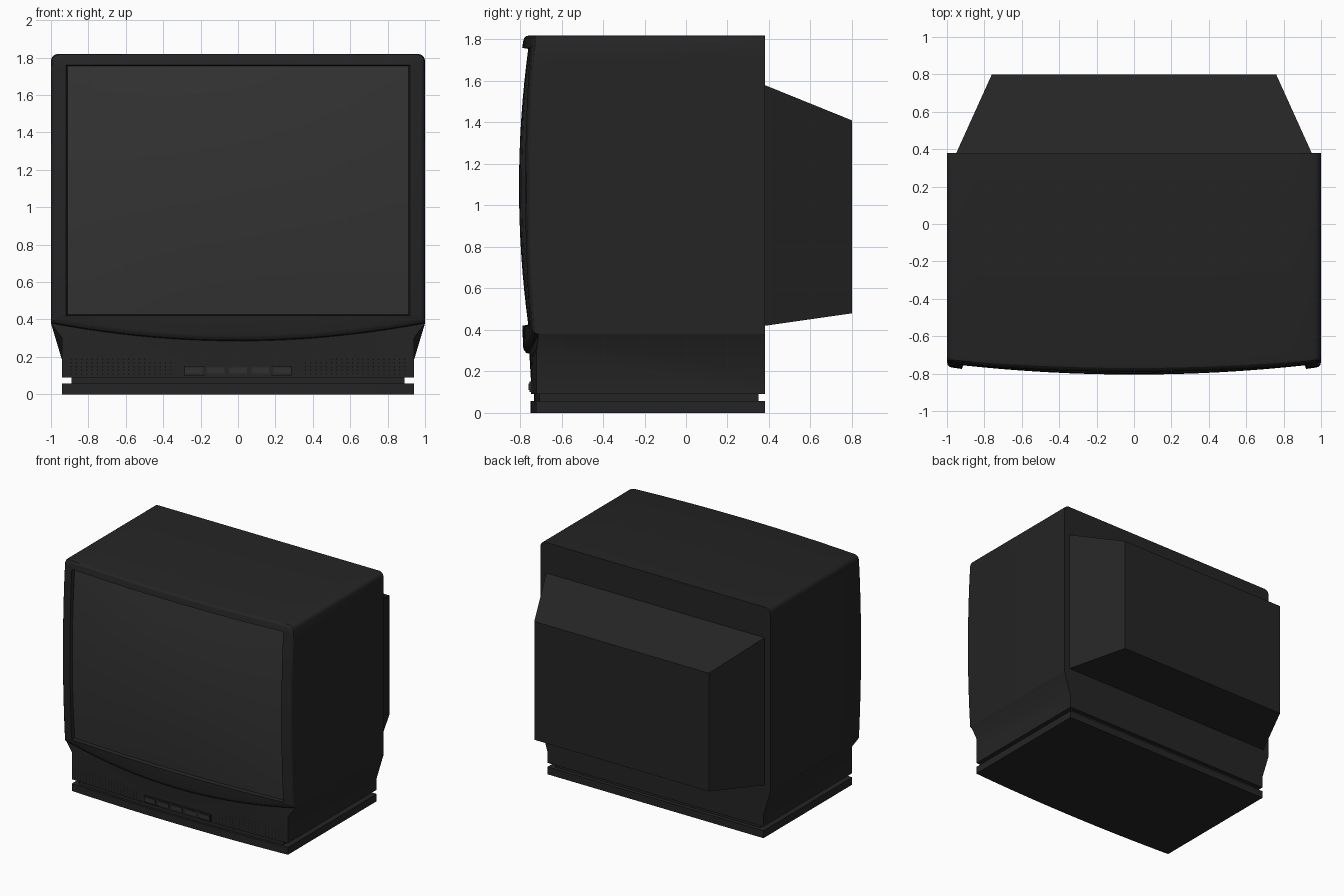
import bpy, bmesh, math

if "Cube" in bpy.data.objects:
    bpy.data.objects.remove(bpy.data.objects["Cube"])


def material(name, v):
    m = bpy.data.materials.new(name)
    m.diffuse_color = (v, v, v, 1)
    m.use_nodes = True
    m.node_tree.nodes["Principled BSDF"].inputs["Base Color"].default_value = m.diffuse_color
    return m


DARK = material("dark_plastic", 0.018)
GLASS = material("screen_glass", 0.033)
BUTTON = material("button_grey", 0.03)


def finish(name, bm, mat, angle=30):
    bmesh.ops.remove_doubles(bm, verts=bm.verts, dist=1e-5)
    bmesh.ops.recalc_face_normals(bm, faces=bm.faces)
    me = bpy.data.meshes.new(name)
    bm.to_mesh(me)
    bm.free()
    me.materials.append(mat)
    me.shade_smooth()
    me.set_sharp_from_angle(angle=math.radians(angle))
    ob = bpy.data.objects.new(name, me)
    bpy.context.collection.objects.link(ob)
    return ob


def loft(name, rings, mat=DARK, cap_start=True, cap_end=True):
    bm = bmesh.new()
    rows = [[bm.verts.new(p) for p in r] for r in rings]
    for a, b in zip(rows, rows[1:]):
        for i in range(len(a)):
            j = (i + 1) % len(a)
            bm.faces.new((a[i], a[j], b[j], b[i]))
    if cap_start:
        bm.faces.new(rows[0])
    if cap_end:
        bm.faces.new(rows[-1])
    return finish(name, bm, mat)


ZM, TOP, BACK, R = 1.09, 1.82, 0.38, 0.03


def bezel_y(x, z):
    t = min(1, abs(z - ZM) / 0.73)
    return -0.74 - 0.045 * (1 - min(1, x * x)) - 0.028 * (1 - t * t)


def screen_y(x, z):
    u, v = 1 - (x / 0.92) ** 2, 1 - ((z - ZM) / 0.67) ** 2
    return -0.725 - 0.035 * u - 0.03 * v - 0.015 * u * v


def chin_z(x):
    return 0.38 - 0.095 * (1 - x * x)


# Normalised rectangle walk shared by every cabinet loop (denser near corners)
TS = [-1, -0.99, -0.975, -0.96] + [i * 0.12 for i in range(-7, 8)] + [0.96, 0.975, 0.99]
WALK = ([(t, -1) for t in TS] + [(1, t) for t in TS]
        + [(-t, 1) for t in TS] + [(-1, -t) for t in TS])


def outer(u, v, chin=True):
    lo = chin_z(u) if chin else 0.38
    x, z, r = u, lo + (TOP - lo) * (v + 1) / 2, 0.04
    dx, dz = abs(x) - (1 - r), z - (TOP - r)
    if dx > 0 and dz > 0:
        k = r / math.hypot(dx, dz)
        x, z = math.copysign(1 - r + dx * k, x), TOP - r + dz * k
    return x, z


# Cabinet shell with rounded bezel and recessed screen opening
rings = [[(x, BACK, z) for x, z in (outer(u, v, False) for u, v in WALK)]]
for deg in (0, 30, 60, 90):
    a = math.radians(deg)
    d, ring = R * (1 - math.cos(a)), []
    for u, v in WALK:
        x, z = outer(u, v)
        ring.append((x * (1 - d), bezel_y(x, z) + R * (1 - math.sin(a)),
                     ZM + (z - ZM) * (1 - d / 0.73)))
    rings.append(ring)
hole = [(0.92 * u, ZM + 0.67 * v) for u, v in WALK]
rings.append([(x, bezel_y(x, z), z) for x, z in hole])
rings.append([(x * 0.99, screen_y(x, z) + 0.005, ZM + (z - ZM) * 0.99) for x, z in hole])
loft("cabinet_shell", rings, cap_end=False)

# Bulging picture tube
bm = bmesh.new()
n = 16
grid = [[bm.verts.new((x, screen_y(x, z), z))
         for x in (0.92 * (2 * i / n - 1) for i in range(n + 1))]
        for z in (ZM + 0.67 * (2 * j / n - 1) for j in range(n + 1))]
for j in range(n):
    for i in range(n):
        bm.faces.new((grid[j][i], grid[j][i + 1], grid[j + 1][i + 1], grid[j + 1][i]))
finish("screen", bm, GLASS)

# Lower cabinet: sloping chin underside, then upright control panel
XS = [i / 10 for i in range(-10, 11)]


def panel_y(x):
    return -0.72 - 0.028 * (1 - (x / 0.94) ** 2)


def panel_top(x):
    return 0.30 - 0.135 * (1 - (x / 0.94) ** 2)


lower = [
    [(x, bezel_y(x, chin_z(x)) + R, chin_z(x)) for x in XS]
    + [(1, BACK, 0.38), (-1, BACK, 0.38)],
    [(0.94 * x, panel_y(0.94 * x), panel_top(0.94 * x)) for x in XS]
    + [(0.94, BACK, 0.18), (-0.94, BACK, 0.18)],
    [(0.94 * x, panel_y(0.94 * x), 0.09) for x in XS]
    + [(0.94, BACK, 0.09), (-0.94, BACK, 0.09)],
]
loft("lower_cabinet", lower, cap_start=False)


# Plinth neck and base plate with bowed fronts
def bowed_slab(name, w, y_corner, y_back, z0, z1):
    plan = [(w * x, y_corner - 0.028 * (1 - x * x)) for x in XS] + [(w, y_back), (-w, y_back)]
    loft(name, [[(x, y, z) for x, y in plan] for z in (z0, z1)])


bowed_slab("plinth_neck", 0.89, -0.705, 0.35, 0.05, 0.095)
bowed_slab("base_plate", 0.94, -0.722, BACK, 0.0, 0.058)

# Tapered tube housing on the back
loft("rear_housing", [[(-w, y, lo), (w, y, lo), (w, y, hi), (-w, y, hi)]
                      for w, y, lo, hi in ((0.95, BACK, 0.42, 1.58), (0.76, 0.80, 0.48, 1.41))])


# Front buttons
def box(name, x, z, w, h, y0, y1, mat):
    loft(name, [[(x - w, y, z - h), (x + w, y, z - h), (x + w, y, z + h), (x - w, y, z + h)]
                for y in (y0, y1)], mat)


box("button_strip", 0, 0.126, 0.29, 0.026, -0.755, -0.73, DARK)
for i in range(-2, 3):
    box("button", i * 0.118, 0.126, 0.047, 0.016, -0.76, -0.74, BUTTON)

# Speaker perforations, right side mirrored to the left
bm = bmesh.new()
for i in range(20):
    x = 0.36 + 0.028 * i
    for j in range(5):
        z = 0.108 + 0.02 * j
        if z < panel_top(x) - 0.015:
            ring = [bm.verts.new((x + 0.004 * math.cos(k * math.pi / 3), panel_y(x) - 0.0015,
                                  z + 0.004 * math.sin(k * math.pi / 3))) for k in range(6)]
            bm.faces.new(ring)
holes = finish("speaker_holes", bm, material("hole_black", 0.004))
holes.modifiers.new("mirror", "MIRROR")
